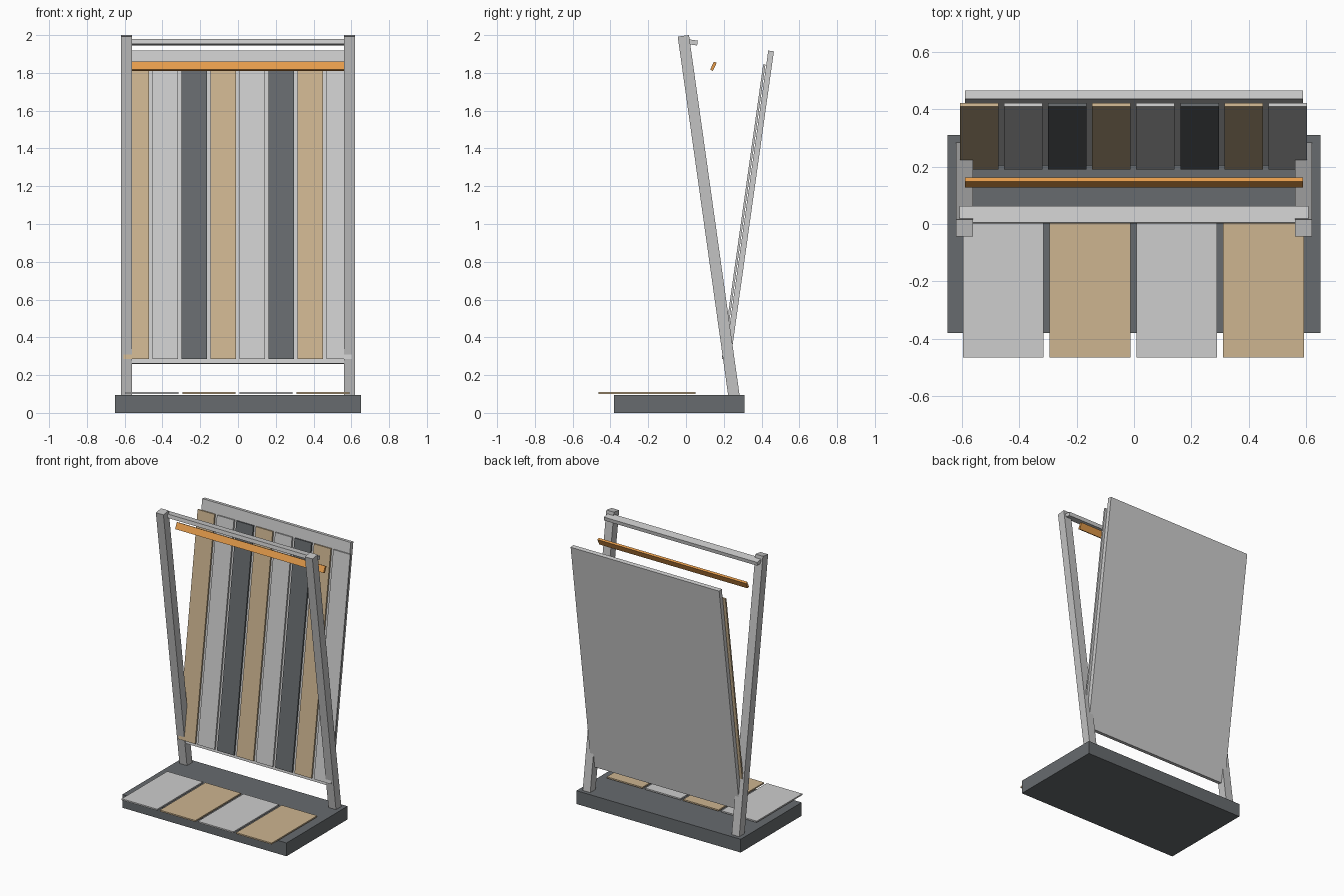
import bpy
from math import radians, sin, cos
from mathutils import Matrix

cube = bpy.data.objects.get("Cube")
if cube:
    bpy.data.objects.remove(cube, do_unlink=True)


def material(name, rgb):
    mat = bpy.data.materials.new(name)
    mat.use_nodes = True
    mat.diffuse_color = (*rgb, 1)
    mat.node_tree.nodes["Principled BSDF"].inputs["Base Color"].default_value = (*rgb, 1)
    return mat


light_grey = material("light grey", (0.61, 0.61, 0.61))
metal = material("metal grey", (0.54, 0.54, 0.54))
tan = material("tan", (0.61, 0.46, 0.28))
charcoal = material("charcoal", (0.135, 0.147, 0.156))
orange = material("orange", (0.78, 0.33, 0.07))


def box(name, size, centre, mat, lean=0):
    """Box of the given size; a positive lean tips its top towards the back."""
    bpy.ops.mesh.primitive_cube_add(size=1)
    obj = bpy.context.object
    obj.name = name
    obj.data.transform(Matrix.Diagonal((*size, 1)))
    obj.location = centre
    obj.rotation_euler.x = -radians(lean)
    obj.data.materials.append(mat)
    return obj


LEAN = 8
S, C = sin(radians(LEAN)), cos(radians(LEAN))

# Base plinth
box("base", (1.3, 0.69, 0.095), (0, -0.035, 0.0475), charcoal)

# Sample tiles lying on the base, overhanging its front
for i in range(4):
    box(f"floor_tile_{i + 1}", (0.281, 0.515, 0.01),
        (-0.455 + i * 0.302, -0.207, 0.106), (light_grey, tan)[i % 2])

# Side posts leaning forward, with their feet sunk into the base
post_length = 1.95
for side, x in (("right", -0.59), ("left", 0.59)):
    box(f"{side}_post", (0.06, 0.06, post_length),
        (x, -0.014 + S * post_length / 2, 1.996 - C * post_length / 2), metal, -LEAN)

# Rails between the posts
box("top_rail", (1.214, 0.058, 0.026), (0, 0.032, 1.962), light_grey, LEAN)
box("orange_bar", (1.176, 0.016, 0.047), (0, 0.145, 1.835), orange, 25)

# Back board leaning backward
box("back_board", (1.176, 0.03, 1.672), (0, 0.334, 1.088), light_grey, LEAN)

# Upright sample strips in front of the board
for i in range(8):
    box(f"strip_{i + 1}", (0.134, 0.012, 1.575),
        ((i - 3.5) * 0.1535 - 0.002, 0.305, 1.065), (tan, light_grey, charcoal)[i % 3], LEAN)
